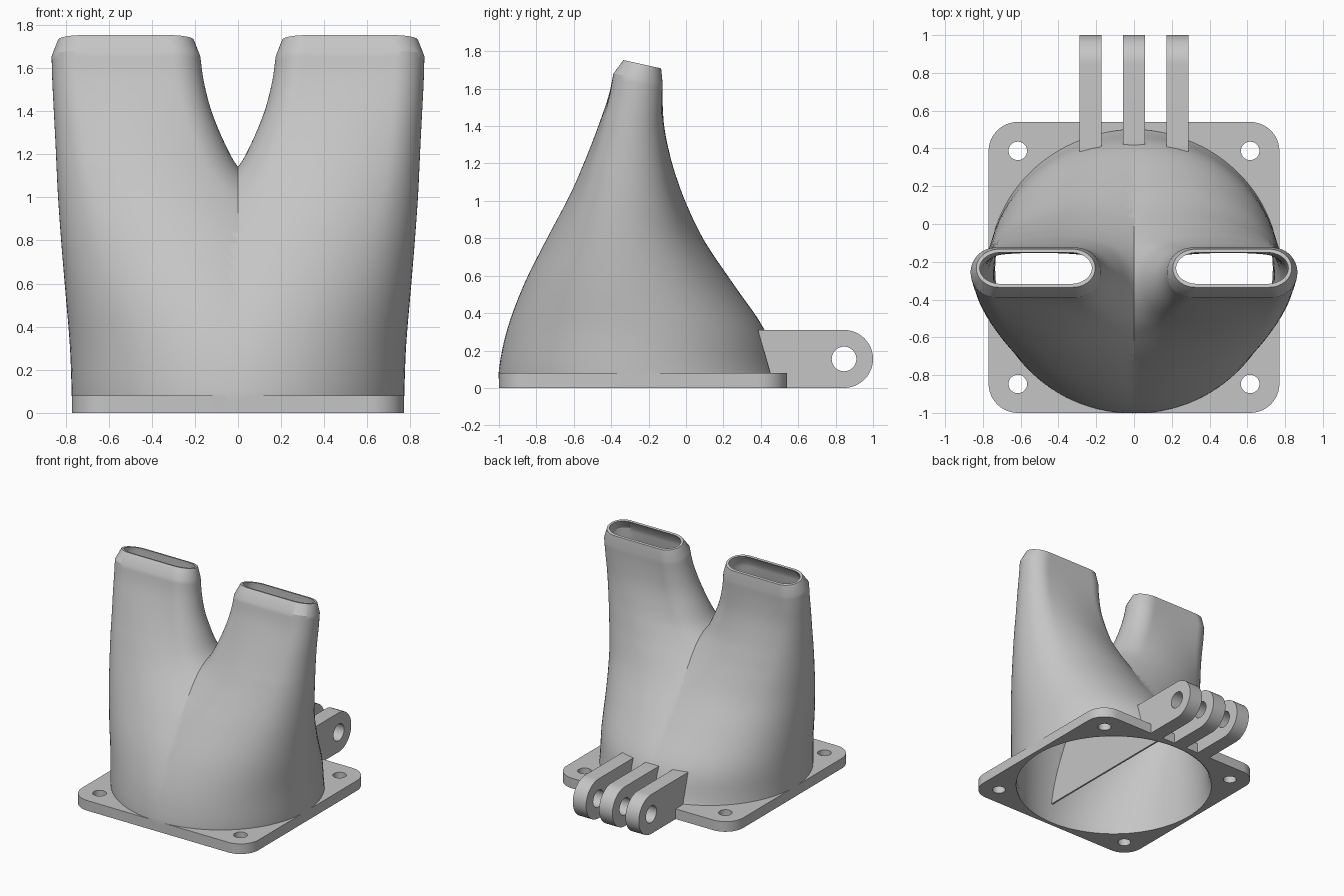
import bpy, bmesh, math
from mathutils import Vector

if "Cube" in bpy.data.objects:
    bpy.data.objects.remove(bpy.data.objects["Cube"])

grey = bpy.data.materials.new("grey_plastic")
grey.diffuse_color = (0.56, 0.56, 0.56, 1)
grey.use_nodes = True
grey.node_tree.nodes["Principled BSDF"].inputs["Base Color"].default_value = grey.diffuse_color

CY = -0.23  # centre of the base in y


def finish(ob, angle=30):
    """Apply modifiers or curve, colour, and shade smooth with sharp edges."""
    bpy.ops.object.select_all(action='DESELECT')
    ob.select_set(True)
    bpy.context.view_layer.objects.active = ob
    bpy.ops.object.convert(target='MESH')
    ob = bpy.context.object
    ob.data.materials.clear()
    ob.data.materials.append(grey)
    bpy.ops.object.shade_smooth_by_angle(angle=math.radians(angle))
    return ob


def mesh_object(name, bm):
    me = bpy.data.meshes.new(name)
    bm.to_mesh(me)
    bm.free()
    ob = bpy.data.objects.new(name, me)
    bpy.context.collection.objects.link(ob)
    return ob


def arc(cx, cy, r, a0, a1, n):
    return [(cx + r * math.cos(math.radians(a0 + (a1 - a0) * i / n)),
             cy + r * math.sin(math.radians(a0 + (a1 - a0) * i / n))) for i in range(n + 1)]


def circle(cx, cy, r, n):
    return arc(cx, cy, r, 0, 360, n)[:-1]


def flat_part(name, outlines, thickness):
    """Filled 2D outlines (holes included), extruded evenly about z = 0."""
    cu = bpy.data.curves.new(name, 'CURVE')
    cu.dimensions = '2D'
    cu.fill_mode = 'BOTH'
    cu.extrude = thickness / 2
    for pts in outlines:
        sp = cu.splines.new('POLY')
        sp.points.add(len(pts) - 1)
        for p, (x, y) in zip(sp.points, pts):
            p.co = (x, y, 0, 1)
        sp.use_cyclic_u = True
    ob = bpy.data.objects.new(name, cu)
    bpy.context.collection.objects.link(ob)
    return ob


# Base plate with the fan opening and four screw holes
R, H = 0.155, 0.77
outline = []
for k, (sx, sy) in enumerate([(1, 1), (-1, 1), (-1, -1), (1, -1)]):
    outline += arc(sx * (H - R), CY + sy * (H - R), R, 90 * k, 90 * k + 90, 12)
holes = [circle(sx * 0.615, CY + sy * 0.617, 0.049, 32) for sx in (-1, 1) for sy in (-1, 1)]
plate = flat_part("base_plate", [outline, circle(0, CY - 0.005, 0.735, 96)] + holes, 0.08)
plate.location.z = 0.04
finish(plate)

# Hinge lugs at the back: profile in (y, z), stood up and spread along x
for name, x, dy in (("left_lug", -0.23, -0.02), ("middle_lug", 0, 0), ("right_lug", 0.23, -0.02)):
    prof = [(0.405 + dy, 0.31), (0.47 + dy, 0.08), (0.50, 0.0)] + arc(0.845, 0.155, 0.155, -90, 90, 24)
    lug = flat_part(name, [prof, circle(0.845, 0.155, 0.066, 32)], 0.116)
    lug.rotation_euler = (math.pi / 2, 0, math.pi / 2)
    lug.location.x = x
    finish(lug)

# Right duct stations: z, outer x, inner x, front y, back y
KEYS = [(0.00, 0.770, -0.770, -1.000, 0.530),
        (0.10, 0.772, -0.755, -1.000, 0.487),
        (0.31, 0.780, -0.690, -0.957, 0.420),
        (0.55, 0.800, -0.550, -0.868, 0.257),
        (0.79, 0.820, -0.360, -0.748, 0.096),
        (1.00, 0.835, -0.135, -0.637, -0.005),
        (1.14, 0.842, 0.000, -0.570, -0.055),
        (1.25, 0.847, 0.063, -0.520, -0.085),
        (1.40, 0.855, 0.125, -0.460, -0.115),
        (1.54, 0.862, 0.160, -0.412, -0.125),
        (1.65, 0.865, 0.175, -0.388, -0.125),
        (1.731, 0.835, 0.205, -0.335, -0.133)]


def stations(sub=4):
    """Smooth curve through the stations, with a straight chamfer at the mouth."""
    K = [Vector(k) for k in KEYS]
    n = len(K) - 1

    def slope(i):
        a, b = max(i - 1, 0), min(i + 1, n - 1)
        return (K[b] - K[a]) / (K[b][0] - K[a][0])

    out = []
    for i in range(n - 1):
        h = K[i + 1][0] - K[i][0]
        for s in range(sub):
            t = s / sub
            out.append(K[i] * (2 * t**3 - 3 * t**2 + 1) + slope(i) * h * (t**3 - 2 * t**2 + t)
                       + K[i + 1] * (3 * t**2 - 2 * t**3) + slope(i + 1) * h * (t**3 - t**2))
    return out + [K[n - 1], K[n]]


FLAT, END = 0.2135, 0.1315  # half straight and end radius of the mouth slot


def slot_point(q):
    """Point on a quarter of the slot, q from 0 (side) to 1 (middle) by length."""
    s = q * (FLAT + END * math.pi / 2)
    a = min(s / END, math.pi / 2)
    return FLAT + END * math.cos(a) - max(0, s - END * math.pi / 2), END * math.sin(a)


def ring(st, wall, quarter=26):
    """Section blending from circle to slot; near the mouth it leans forward."""
    z, xo, xi, yf, yb = st
    a, b, cx, cy = (xo - xi) / 2, (yb - yf) / 2, (xo + xi) / 2, (yf + yb) / 2
    w = min(1, max(0, (0.765 - b) / (0.765 - END)))
    fx = (a - wall) / ((1 - w) * 0.765 + w * (FLAT + END))
    fy = (b - wall) / ((1 - w) * 0.765 + w * END)
    q1 = []
    for i in range(quarter + 1):
        t = i / quarter
        sx, sy = slot_point(t)
        q1.append((fx * ((1 - w) * 0.765 * math.cos(t * math.pi / 2) + w * sx),
                   fy * ((1 - w) * 0.765 * math.sin(t * math.pi / 2) + w * sy)))
    half = q1 + [(-x, y) for x, y in q1[-2::-1]]
    pts = half[:-1] + [(-x, -y) for x, y in half[:-1]]
    lean = 0.22 * min(1, max(0, (z - 1.1) / 0.6))
    return [(cx + x, cy + y, z - lean * (cy + y + 0.235)) for x, y in pts]


def loft(rings):
    bm = bmesh.new()
    vs = [[bm.verts.new(p) for p in r] for r in rings]
    for a, b in zip(vs, vs[1:]):
        for j in range(len(a)):
            k = (j + 1) % len(a)
            bm.faces.new((a[j], a[k], b[k], b[j]))
    cut = bmesh.ops.bisect_plane(bm, geom=bm.verts[:] + bm.edges[:] + bm.faces[:], dist=1e-5,
                                 plane_co=(0, 0, 0), plane_no=(1, 0, 0), clear_inner=True)
    return bm, [g for g in cut["geom_cut"] if isinstance(g, bmesh.types.BMVert)]


ST = stations()
outer = [ring(s, 0) for s in ST[2:]]
inner = [ring(s, 0.035 - 0.017 * max(0, (s[0] - 1.4) / 0.331)) for s in ST]

# Twin duct: outside up, over the rim, inside down, mirrored across the middle
bm, _ = loft(outer + inner[::-1])
duct = mesh_object("twin_duct", bm)
mir = duct.modifiers.new("mirror", 'MIRROR')
mir.merge_threshold = 0.0005
finish(duct, 28)

# Divider wall between the two channels, filling the inside along the middle
bm, cut = loft(inner)
rim = [v.co.copy() for v in cut if v.co.z >= 0.12]
bm.free()
rim.sort(key=lambda p: math.atan2(p.z - 0.22, p.y + 0.25))
bm = bmesh.new()
bm.faces.new([bm.verts.new((0, p.y, p.z)) for p in rim])
bmesh.ops.triangulate(bm, faces=bm.faces[:])
divider = mesh_object("divider_wall", bm)
sol = divider.modifiers.new("thickness", 'SOLIDIFY')
sol.thickness = 0.014
sol.offset = 0
finish(divider)
